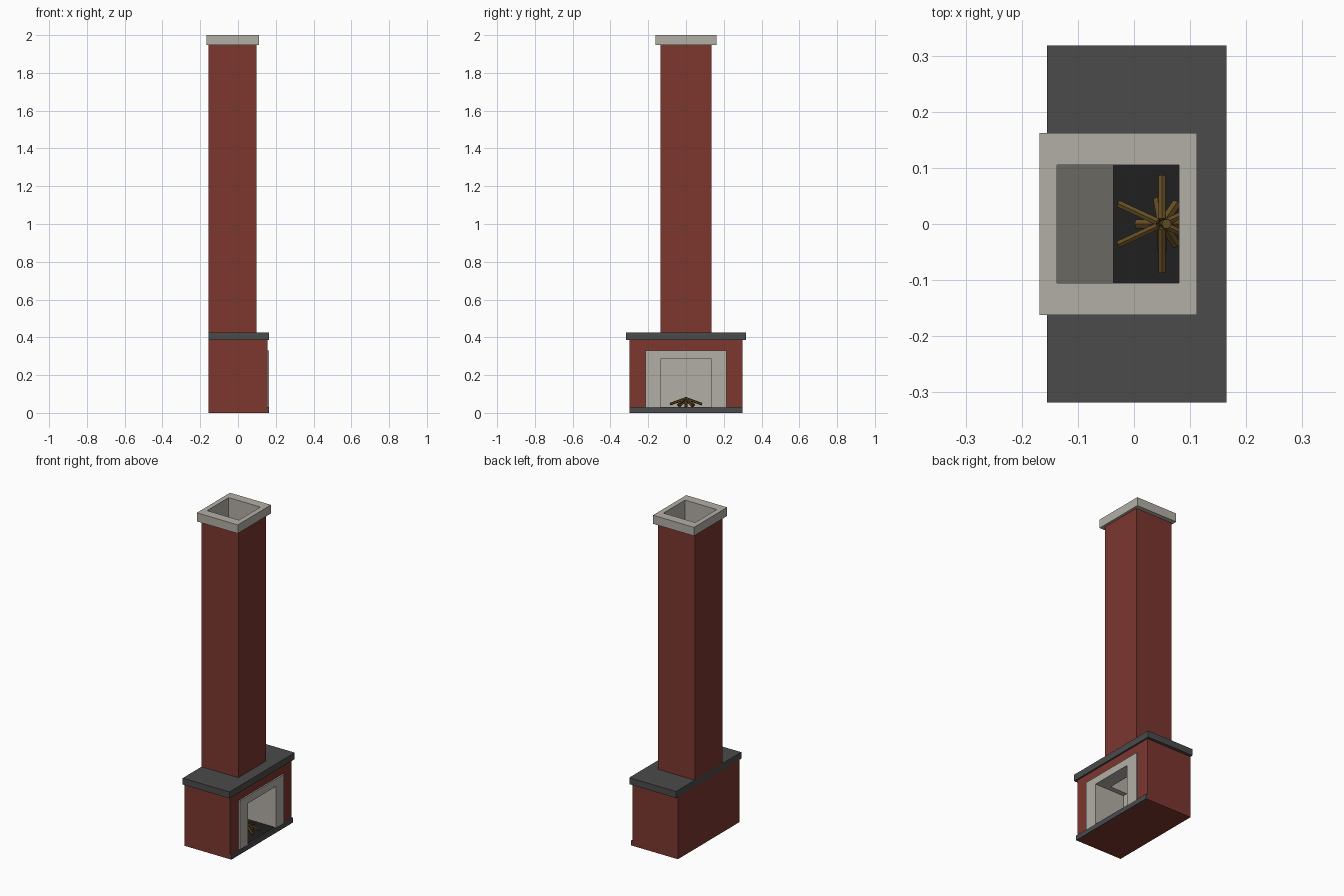
import bpy, bmesh
from math import radians, cos, sin
from mathutils import Vector

if "Cube" in bpy.data.objects:
    bpy.data.objects.remove(bpy.data.objects["Cube"])


def material(name, rgb):
    m = bpy.data.materials.new(name)
    m.diffuse_color = (*rgb, 1)
    m.use_nodes = True
    m.node_tree.nodes["Principled BSDF"].inputs["Base Color"].default_value = m.diffuse_color
    return m


BRICK = material("brick", (0.20, 0.038, 0.028))
SLATE = material("slate", (0.07, 0.07, 0.07))
STONE = material("stone", (0.45, 0.43, 0.385))
SOOT = material("soot", (0.014, 0.014, 0.014))
WOOD = material("wood", (0.13, 0.075, 0.018))


def finish(name, bm, mat):
    bmesh.ops.recalc_face_normals(bm, faces=bm.faces)
    me = bpy.data.meshes.new(name)
    bm.to_mesh(me)
    bm.free()
    me.materials.append(mat)
    ob = bpy.data.objects.new(name, me)
    bpy.context.collection.objects.link(ob)
    return ob


def extrude(name, points, step, mat):
    bm = bmesh.new()
    face = bm.faces.new([bm.verts.new(p) for p in points])
    new = bmesh.ops.extrude_face_region(bm, geom=[face])["geom"]
    verts = [g for g in new if isinstance(g, bmesh.types.BMVert)]
    bmesh.ops.translate(bm, verts=verts, vec=step)
    # the source face is kept as the closing cap
    if not face.is_valid or len(bm.faces) < len(points) + 2:
        bmesh.ops.holes_fill(bm, edges=bm.edges)
    return finish(name, bm, mat)


def box(name, x0, x1, hy, z0, z1, mat):
    pts = [(x0, -hy, z0), (x1, -hy, z0), (x1, hy, z0), (x0, hy, z0)]
    return extrude(name, pts, (0, 0, z1 - z0), mat)


def cut(ob, *cutters):
    for c in cutters:
        m = ob.modifiers.new("cut", "BOOLEAN")
        m.operation = "DIFFERENCE"
        m.solver = "EXACT"
        m.material_mode = "TRANSFER"
        m.object = c


# Cutters: firebox, and flue with a sloping throat at the back
firebox = box("firebox_cutter", -0.037, 0.3, 0.135, 0.03, 0.285, STONE)
flue_profile = [(0.08, 0.27), (-0.0365, 0.27), (-0.0365, 0.287),
                (-0.137, 0.425), (-0.137, 2.1), (0.08, 2.1)]
flue = extrude("flue_cutter", [(x, -0.105, z) for x, z in flue_profile],
               (0, 0.21, 0), STONE)
for c in (firebox, flue):
    c.hide_render = True
    c.hide_set(True)

# Masonry stack
cut(box("hearth_body", -0.155, 0.155, 0.30, 0, 0.385, BRICK), firebox, flue)
cut(box("mantel", -0.155, 0.165, 0.318, 0.385, 0.425, SLATE), flue)
cut(box("chimney", -0.155, 0.097, 0.135, 0.425, 1.947, BRICK), flue)
cut(box("chimney_cap", -0.168, 0.112, 0.162, 1.947, 2.0, STONE), flue)

# Stone surround, front slab and sooty firebox floor
arch = [(-0.215, 0.03), (-0.215, 0.33), (0.215, 0.33), (0.215, 0.03),
        (0.135, 0.03), (0.135, 0.285), (-0.135, 0.285), (-0.135, 0.03)]
extrude("surround", [(0.155, y, z) for y, z in arch], (0.009, 0, 0), STONE)
box("hearth_slab", 0.155, 0.165, 0.30, 0, 0.03, SLATE)
box("firebox_floor", -0.037, 0.155, 0.135, 0.03, 0.032, SOOT)


# Campfire stack of six-sided logs leaning on the centre
def log(name, angle, reach, z_out, z_in, radius):
    d = Vector((cos(radians(angle)), sin(radians(angle)), 0))
    centre = Vector((0.05, 0, 0))
    a = centre + d * reach + Vector((0, 0, z_out))
    b = centre + d * 0.008 + Vector((0, 0, z_in))
    axis = b - a
    bm = bmesh.new()
    bmesh.ops.create_cone(bm, cap_ends=True, segments=6, radius1=radius,
                          radius2=radius, depth=axis.length)
    rot = axis.to_track_quat("Z", "Y").to_matrix()
    bmesh.ops.rotate(bm, verts=bm.verts, matrix=rot)
    bmesh.ops.translate(bm, verts=bm.verts, vec=(a + b) / 2)
    finish(name, bm, WOOD)


for i, angle in enumerate((25, 90, 155, 205, 270, 335)):
    log(f"long_log_{i + 1}", angle, 0.085, 0.046, 0.074, 0.007)
for i, angle in enumerate((0, 55, 100, 180, 270, 305)):
    log(f"short_log_{i + 1}", angle, 0.044, 0.038, 0.064, 0.009)
log("centre_log", 0, 0.0, 0.032, 0.084, 0.009)
